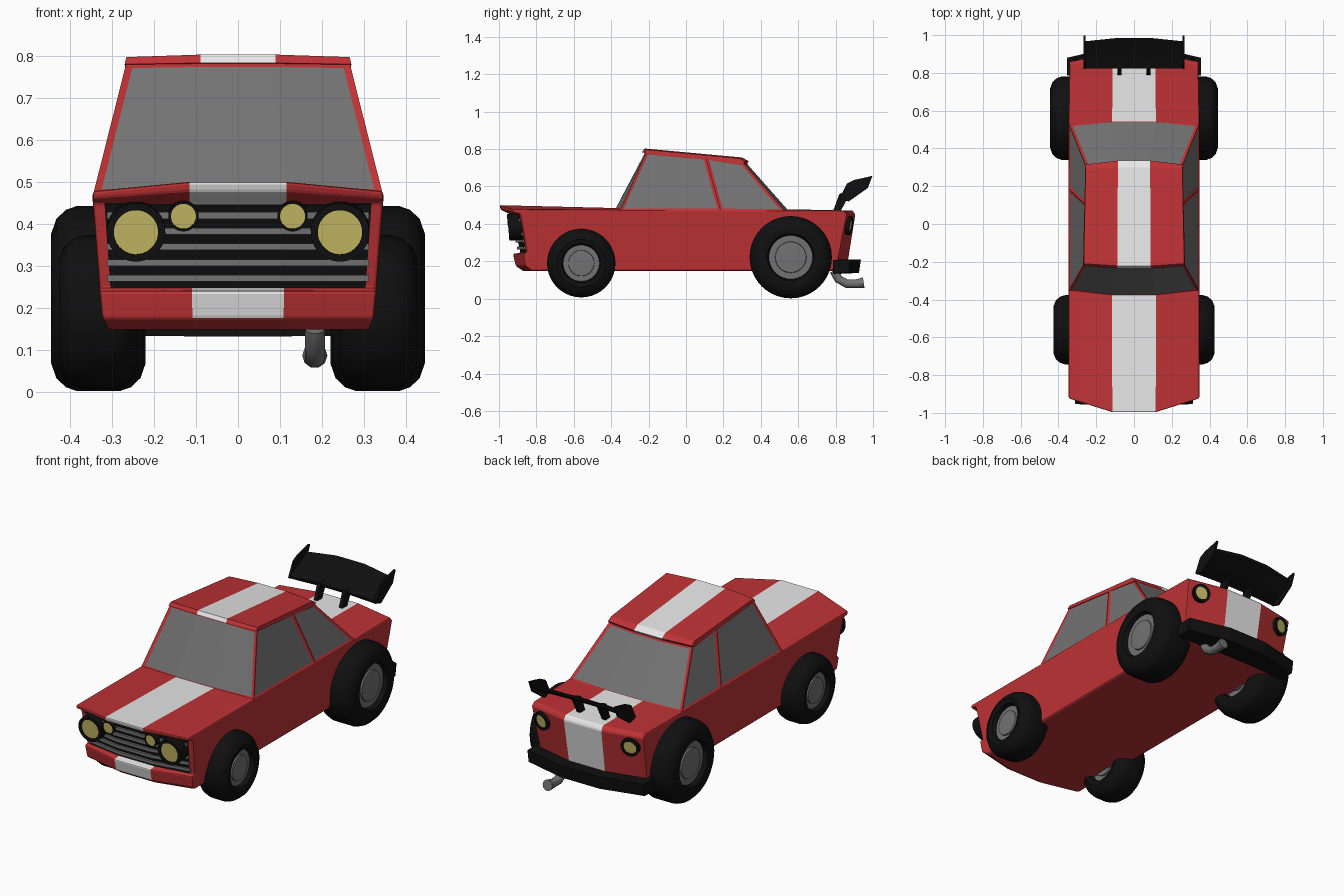
import bpy, bmesh, math
from mathutils import Vector

if "Cube" in bpy.data.objects:
    bpy.data.objects.remove(bpy.data.objects["Cube"])


def material(name, r, g, b):
    m = bpy.data.materials.new(name)
    m.use_nodes = True
    m.diffuse_color = (r, g, b, 1)
    m.node_tree.nodes["Principled BSDF"].inputs["Base Color"].default_value = (r, g, b, 1)
    return m


MATS = [material("red_paint", 0.52, 0.032, 0.036),
        material("white_stripe", 0.8, 0.8, 0.8),
        material("smoke_grey", 0.17, 0.17, 0.17),
        material("black_rubber", 0.005, 0.005, 0.005),
        material("lamp_yellow", 0.55, 0.48, 0.13)]
RED, WHITE, GREY, BLACK, YELLOW = range(5)
STRIPE = 1 / 3
COLUMNS = [-1, -0.92, -STRIPE, STRIPE, 0.92, 1]


def finish(name, bm, smooth=None):
    me = bpy.data.meshes.new(name)
    bm.to_mesh(me)
    bm.free()
    for m in MATS:
        me.materials.append(m)
    ob = bpy.data.objects.new(name, me)
    bpy.context.collection.objects.link(ob)
    if smooth:
        bpy.ops.object.select_all(action='DESELECT')
        ob.select_set(True)
        bpy.context.view_layer.objects.active = ob
        bpy.ops.object.shade_smooth_by_angle(angle=math.radians(smooth))
    return ob


def loft(sections, rule, caps=None):
    """Join closed sections; rule(segment, column) gives the colour."""
    bm = bmesh.new()
    rows = [[bm.verts.new(p) for p in s] for s in sections]
    n = len(rows[0])
    for c, (a, b) in enumerate(zip(rows, rows[1:])):
        for i in range(n):
            j = (i + 1) % n
            bm.faces.new((a[i], a[j], b[j], b[i])).material_index = rule(i, c)
    for row in (rows[0], rows[-1]):
        for cap in caps or [range(n)]:
            bm.faces.new([row[i] for i in cap]).material_index = rule(-1, -1)
    bmesh.ops.recalc_face_normals(bm, faces=bm.faces)
    return bm


def bowed(columns, centre, edge, widths):
    """Sections across x: flat in the middle, swept towards the edge profile."""
    if not isinstance(widths, list):
        widths = [widths] * len(centre)
    out = []
    for f in columns:
        t = max(0, (abs(f) - STRIPE) / (1 - STRIPE))
        out.append([(f * w, c[0] + (e[0] - c[0]) * t, c[1] + (e[1] - c[1]) * t)
                    for c, e, w in zip(centre, edge, widths)])
    return out


def lathe(name, profile, colours, centre, direction, segs=32):
    """Turn (along, radius) points about a direction."""
    bm = bmesh.new()
    rot = Vector((1, 0, 0)).rotation_difference(Vector(direction))
    rings = []
    for k in range(segs):
        a = 2 * math.pi * k / segs
        rings.append([bm.verts.new(Vector(centre) + rot @ Vector((x, r * math.cos(a), r * math.sin(a))))
                      for x, r in profile])
    for k in range(segs):
        p, q = rings[k], rings[(k + 1) % segs]
        for i, col in enumerate(colours):
            bm.faces.new((p[i], p[i + 1], q[i + 1], q[i])).material_index = col
    bmesh.ops.remove_doubles(bm, verts=bm.verts, dist=1e-5)
    bmesh.ops.recalc_face_normals(bm, faces=bm.faces)
    return finish(name, bm, 35)


def plate(name, outline, x, half):
    bm = loft([[(x + s * half, y, z) for y, z in outline] for s in (-1, 1)], lambda i, c: BLACK)
    return finish(name, bm)


# Lower body, from the nose under the floor to the tail and back over the top
centre = [(-.998, .5), (-.99, .475), (-.93, .447), (-.885, .245), (-.925, .24), (-.91, .175),
          (-.87, .148), (.8, .148), (.865, .2), (.905, .45), (.89, .472), (.53, .478), (-.385, .485)]
edge = [(-.925, .478), (-.92, .458), (-.885, .452), (-.85, .245), (-.87, .24), (-.86, .175),
        (-.82, .148), (.78, .148), (.81, .2), (.86, .45), (.845, .47), (.53, .472), (-.36, .475)]
widths = [.345, .347, .346, .33, .33, .325, .31, .315, .33, .345, .34, .347, .347]


def body_colour(seg, col):
    if seg == 2 and 0 < col < 4:
        return BLACK
    return WHITE if col == 2 and seg not in (2, 5, 6, 7) else RED


body = finish("body", loft(bowed(COLUMNS, centre, edge, widths), body_colour))
bevel = body.modifiers.new("soft_edges", 'BEVEL')
bevel.width = 0.007
bevel.segments = 2
bevel.limit_method = 'ANGLE'
bevel.angle_limit = math.radians(35)

# Cabin with inset windows
bm = loft(bowed([-1, -STRIPE, STRIPE, 1],
                [(-.385, .475), (-.22, .79), (.105, .762), (.325, .73), (.555, .47), (.185, .47)],
                [(-.355, .47), (-.212, .787), (.105, .758), (.305, .728), (.53, .467), (.185, .47)],
                [.345, .265, .26, .254, .345, .345]),
          lambda i, c: RED, [(0, 1, 2, 5), (5, 2, 3, 4)])
panes = {"front": [], "back": [], "side": []}
for f in bm.faces:
    n = f.normal
    if abs(n.x) > 0.8:
        panes["side"].append(f)
    elif n.y < -0.6:
        panes["front"].append(f)
    elif n.y > 0.5:
        panes["back"].append(f)
for key, faces in panes.items():
    if key == "side":
        bmesh.ops.inset_individual(bm, faces=faces, thickness=0.014, depth=-0.005, use_even_offset=True)
    else:
        bmesh.ops.inset_region(bm, faces=faces, thickness=0.016, depth=-0.005, use_even_offset=True)
    for f in faces:
        f.material_index = GREY
finish("cabin", bm)

# Roof panel
finish("roof", loft(bowed([-1, -STRIPE, STRIPE, 1],
                          [(-.235, .783), (-.222, .803), (.3, .755), (.335, .735), (.325, .72)],
                          [(-.222, .78), (-.21, .797), (.29, .75), (.315, .733), (.305, .72)],
                          [.27, .266, .256, .257, .258]),
                    lambda i, c: WHITE if c == 1 and i < 4 else RED))

# Grille bars
for k in range(5):
    z = 0.42 - 0.0375 * k
    yc = -.93 + (.447 - z) * .223
    ye = -.885 + (.452 - z) * .17
    box = [(-.014, -.008), (-.014, .008), (.012, .008), (.012, -.008)]
    finish("grille_bar", loft(bowed([-1, -STRIPE, STRIPE, 1],
                                    [(yc + a, z + b) for a, b in box],
                                    [(ye + a, z + b) for a, b in box], .312),
                              lambda i, c: GREY))

# Rear bumper
finish("rear_bumper", loft(bowed([-1, -STRIPE, STRIPE, 1],
                                 [(.8, .132), (.925, .138), (.935, .21), (.8, .21)],
                                 [(.785, .135), (.87, .14), (.88, .208), (.785, .208)], .355),
                           lambda i, c: BLACK))


def lamp(name, x, y, z, rim, lens, depth, direction):
    lathe(name, [(0, 0), (0, lens), (.005, lens), (.005, rim), (-depth, rim), (-depth, 0)],
          [YELLOW, BLACK, BLACK, BLACK, BLACK], (x, y, z), direction)


def wheel(name, x, y, z, radius, half):
    side = [(half - .018, 0), (half - .022, .37), (half - .03, .38), (half - .03, .53),
            (half - .006, .57), (half, .7), (half - .012, .86), (half - .035, .96), (half - .06, 1)]
    profile = [(a, r * radius) for a, r in side] + [(-a, r * radius) for a, r in reversed(side)]
    colours = [GREY] * 3 + [BLACK] * 11 + [GREY] * 3
    lathe(name, profile, colours, (x, y, z), (1, 0, 0), 40)


# Wheels and lamps on both sides
for s, side in ((1, "left"), (-1, "right")):
    wheel(side + "_front_wheel", s * .3325, -.56, .19, .183, .0925)
    wheel(side + "_rear_wheel", s * .3325, .56, .222, .22, .1125)
    lamp(side + "_headlamp", s * .243, -.945, .38, .07, .053, .085, (0, -1, -.08))
    lamp(side + "_inner_headlamp", s * .13, -.95, .418, .036, .03, .06, (0, -1, -.08))
    lamp(side + "_tail_lamp", s * .272, .878, .39, .05, .036, .03, (s * .2, 1, -.14))
    # Wing end plates and struts
    plate(side + "_wing_end_plate", [(.82, .535), (.86, .615), (.9, .635), (.997, .657),
                                     (.972, .592), (.87, .52)], s * .262, .006)
    plate(side + "_wing_strut", [(.785, .465), (.82, .56), (.89, .585), (.825, .465)], s * .077, .011)

# Wing blade
finish("wing", loft(bowed([-1, -STRIPE, STRIPE, 1],
                          [(.822, .555), (.9, .595), (.985, .645), (.983, .628), (.9, .572), (.825, .54)],
                          [(.822, .548), (.895, .585), (.967, .628), (.965, .612), (.895, .563), (.825, .533)],
                          .262),
                    lambda i, c: BLACK))

# Exhaust pipe
curve = bpy.data.curves.new("exhaust_path", 'CURVE')
curve.dimensions = '3D'
curve.bevel_depth = 0.024
curve.bevel_resolution = 3
curve.use_fill_caps = True
path = [(.79, .15, 1), (.815, .105, 1), (.86, .08, 1), (.91, .08, 1), (.95, .086, 1.25)]
spline = curve.splines.new('POLY')
spline.points.add(len(path) - 1)
for p, (y, z, r) in zip(spline.points, path):
    p.co = (.183, y, z, 1)
    p.radius = r
temp = bpy.data.objects.new("exhaust_path", curve)
bpy.context.collection.objects.link(temp)
bpy.context.view_layer.update()
pipe = bmesh.new()
pipe.from_mesh(temp.evaluated_get(bpy.context.evaluated_depsgraph_get()).to_mesh())
bpy.data.objects.remove(temp)
for f in pipe.faces:
    f.material_index = GREY
finish("exhaust", pipe, 40)
